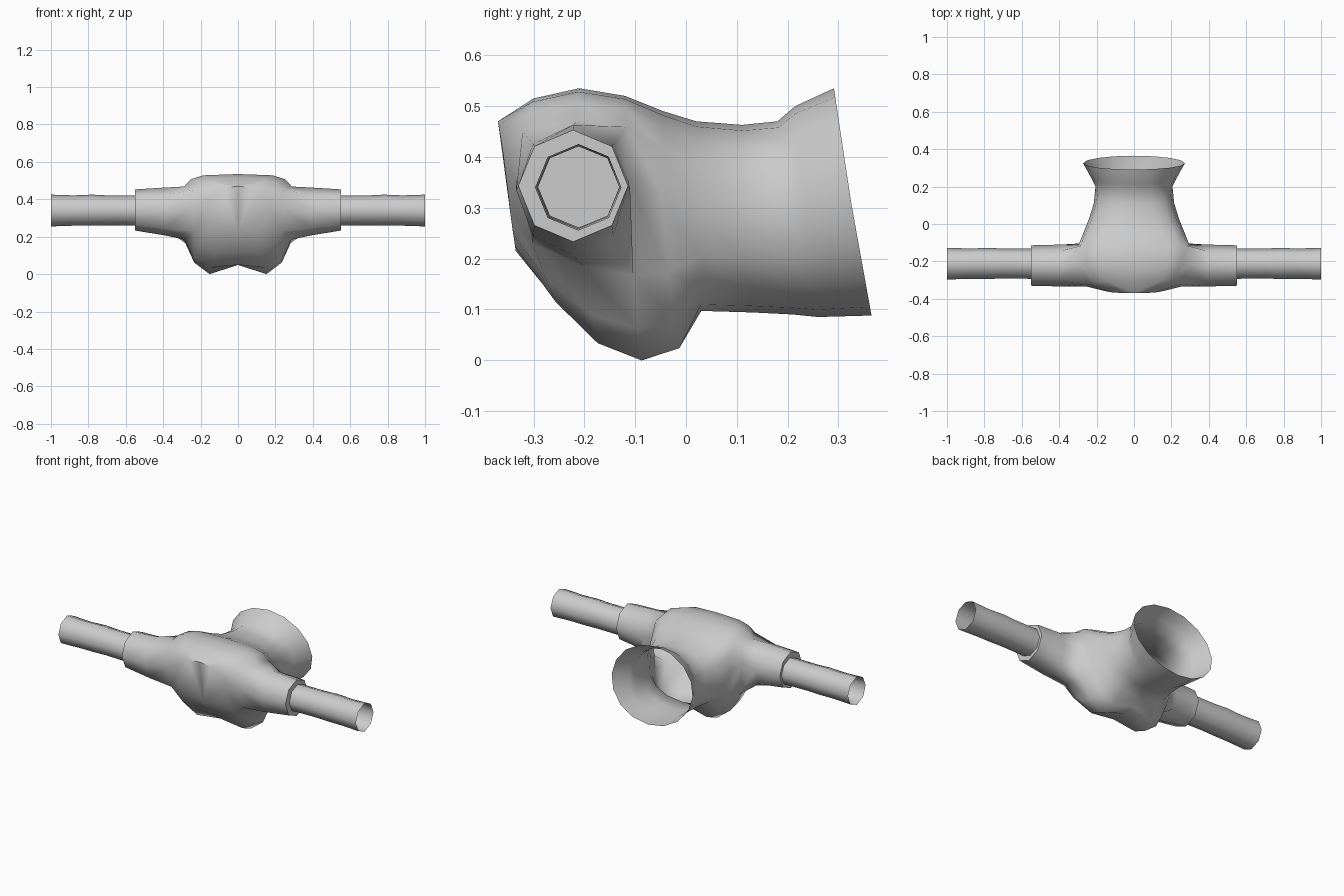
import bpy, bmesh, math

if "Cube" in bpy.data.objects:
    bpy.data.objects.remove(bpy.data.objects["Cube"])

grey = bpy.data.materials.new("light_grey")
grey.diffuse_color = (0.6, 0.6, 0.6, 1)
grey.use_nodes = True
grey.node_tree.nodes["Principled BSDF"].inputs["Base Color"].default_value = grey.diffuse_color


def finish(bm, name, angle):
    """Turn a half mesh into a mirrored, smooth-shaded object."""
    bmesh.ops.recalc_face_normals(bm, faces=bm.faces[:])
    mesh = bpy.data.meshes.new(name)
    bm.to_mesh(mesh)
    bm.free()
    mesh.materials.append(grey)
    obj = bpy.data.objects.new(name, mesh)
    bpy.context.collection.objects.link(obj)
    bpy.ops.object.select_all(action='DESELECT')
    obj.select_set(True)
    bpy.context.view_layer.objects.active = obj
    bpy.ops.object.shade_smooth_by_angle(angle=math.radians(angle))
    mod = obj.modifiers.new("mirror", 'MIRROR')
    mod.use_axis[0] = True
    mod.merge_threshold = 0.0005
    return obj


def octagon(bm, x, cy, cz, ry, rz):
    """Eight vertices around the x axis, starting at the top, going to -y."""
    ring = []
    for i in range(8):
        a = math.pi / 2 + i * math.pi / 4
        ring.append(bm.verts.new((x, cy + ry * math.cos(a), cz + rz * math.sin(a))))
    return ring


def bridge(bm, a, b):
    for i in range(len(a)):
        j = (i + 1) % len(a)
        bm.faces.new((a[i], a[j], b[j], b[i]))


# Torso stations from neck to hem:
# y top, y side, y bottom, z top, z middle, z bottom, half width,
# upper roundness, lower roundness, centre groove
stations = [
    (-.370, -.352, -.335, .470, .345, .215, .165, .85, .85, 0),
    (-.300, -.335, -.250, .515, .355, .100, .250, .55, .75, .01),
    (-.210, -.220, -.170, .535, .360, .015, .300, .50, .70, .035),
    (-.120, -.115, -.085, .520, .360, -.021, .298, .50, .70, .070),
    (-.045, -.050, -.010, .490, .330, .005, .272, .65, .75, .055),
    (.020, .030, .030, .470, .290, .097, .240, .75, .85, 0),
    (.110, .110, .130, .463, .280, .094, .215, .80, .90, 0),
    (.180, .200, .210, .470, .280, .090, .206, .85, .90, 0),
    (.215, .230, .260, .500, .295, .085, .220, .90, .90, 0),
    (.291, .325, .365, .535, .310, .088, .272, 1.0, 1.0, 0),
]

bm = bmesh.new()
rings = []
for yt, ys, yb, zt, zm, zb, w, eu, el, groove in stations:
    ring = []
    for i in range(9):
        a = math.pi * i / 8
        c, s = math.cos(a), max(math.sin(a), 0)
        e = eu if c > 0 else el
        x = 0 if i in (0, 8) else w * s ** e
        k = 0 if i == 4 else abs(c) ** e
        z = zm + k * ((zt if c > 0 else zb) - zm)
        y = ys + abs(c) * ((yt if c > 0 else yb) - ys)
        if i == 8:
            z += groove
        ring.append(bm.verts.new((x, y, z)))
    rings.append(ring)

# Torso skin, leaving a two-by-two armhole in the side
for r in range(len(rings) - 1):
    for i in range(8):
        if r in (1, 2) and i in (3, 4):
            continue
        bm.faces.new((rings[r][i], rings[r][i + 1], rings[r + 1][i + 1], rings[r + 1][i]))
bm.faces.new(rings[0])  # closed neck panel

# Sleeve grown from the armhole, closed by a disc at the cuff
hole = [(2, 3), (1, 3), (1, 4), (1, 5), (2, 5), (3, 5), (3, 4), (3, 3)]
previous = [rings[r][i] for r, i in hole]
for x, cy, cz, ry, rz in [(.39, -.222, .335, .112, .128), (.55, -.222, .343, .108, .110)]:
    ring = octagon(bm, x, cy, cz, ry, rz)
    bridge(bm, previous, ring)
    previous = ring
bm.faces.new(previous)
bm.verts.ensure_lookup_table()
bmesh.ops.delete(bm, geom=[v for v in bm.verts if not v.link_faces], context='VERTS')
finish(bm, "torso_and_sleeves", 60)

# Open forearm tubes
bm = bmesh.new()
previous = None
for x, cy, cz, r in [(.55, -.212, .340, .081), (.70, -.211, .341, .080),
                     (.78, -.211, .342, .083), (.88, -.212, .340, .081), (1.0, -.212, .340, .085)]:
    ring = octagon(bm, x, cy, cz, r, r)
    if previous:
        bridge(bm, previous, ring)
    previous = ring
finish(bm, "forearm_tubes", 60)
